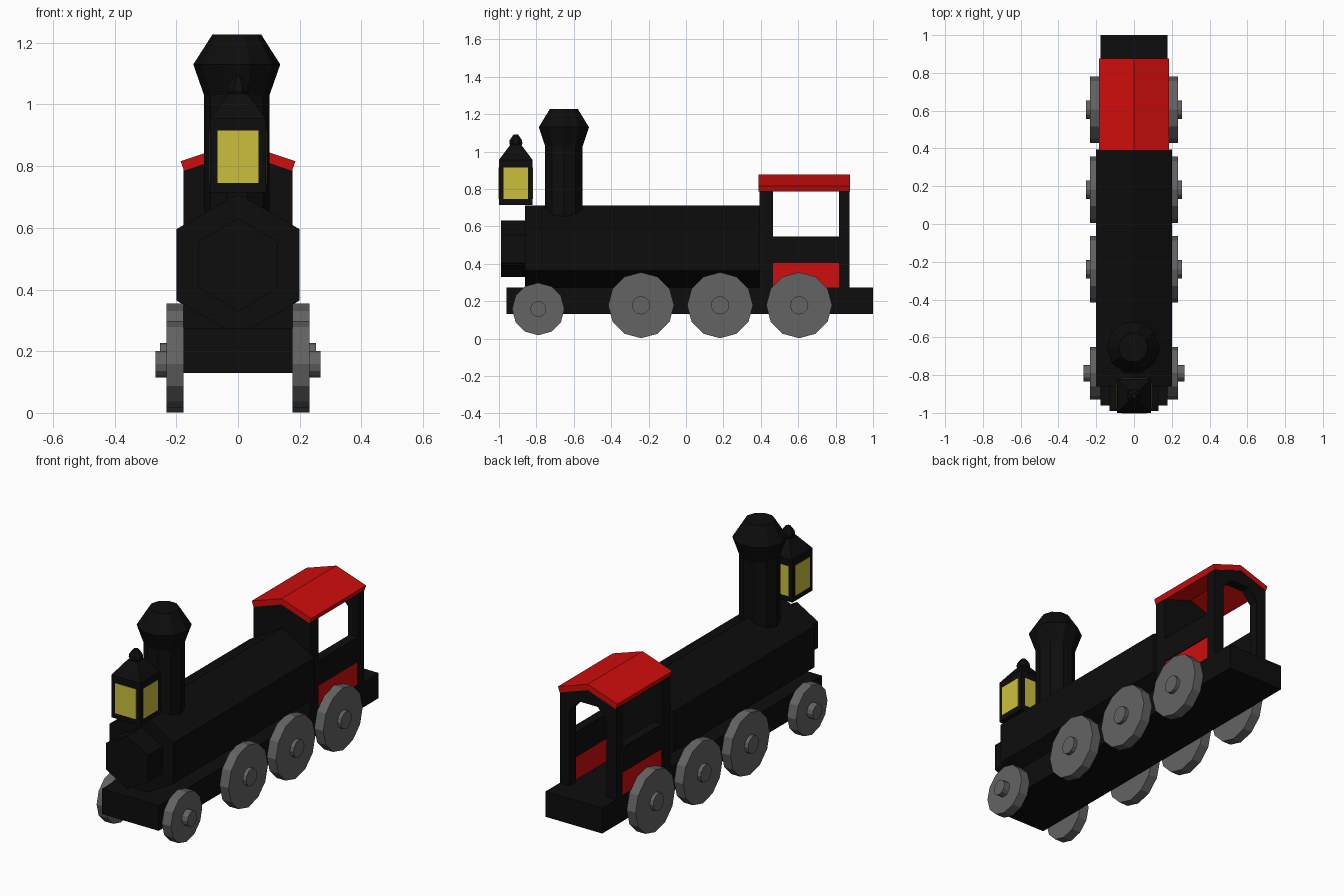
import bpy, bmesh, math
from mathutils import Matrix

if "Cube" in bpy.data.objects:
    bpy.data.objects.remove(bpy.data.objects["Cube"])

def mat(name, rgb):
    m = bpy.data.materials.new(name)
    m.diffuse_color = (*rgb, 1)
    m.use_nodes = True
    m.node_tree.nodes["Principled BSDF"].inputs["Base Color"].default_value = m.diffuse_color
    return m

BLACK = mat("black", (0.004, 0.004, 0.004))
RED = mat("red", (0.62, 0.004, 0.004))
GREY = mat("grey", (0.125, 0.125, 0.125))
YELLOW = mat("lamp_yellow", (0.6, 0.53, 0.046))

def finish(name, bm, m):
    bmesh.ops.recalc_face_normals(bm, faces=bm.faces)
    me = bpy.data.meshes.new(name)
    bm.to_mesh(me)
    bm.free()
    me.materials.append(m)
    ob = bpy.data.objects.new(name, me)
    bpy.context.collection.objects.link(ob)
    return ob

def box(name, x, y, z, m):
    bm = bmesh.new()
    bmesh.ops.create_cube(bm, size=1)
    for v in bm.verts:
        v.co = [r[0] if c < 0 else r[1] for r, c in zip((x, y, z), v.co)]
    return finish(name, bm, m)

def extrude_y(name, pts, y0, y1, m):
    """Extrude an (x, z) outline along y."""
    bm = bmesh.new()
    f = bm.faces.new([bm.verts.new((x, y0, z)) for x, z in pts])
    r = bmesh.ops.extrude_face_region(bm, geom=[f])
    for v in r["geom"]:
        if isinstance(v, bmesh.types.BMVert):
            v.co.y = y1
    return finish(name, bm, m)

def lathe(name, rings, n, centre, m, phase=0.0, axis="Z"):
    """Stack n-sided rings of (radius, height) and cap both ends."""
    bm = bmesh.new()
    rows = [[bm.verts.new((r * math.cos(phase + math.tau * i / n),
                           r * math.sin(phase + math.tau * i / n), h)) for i in range(n)]
            for r, h in rings]
    for a, b in zip(rows, rows[1:]):
        for i in range(n):
            bm.faces.new((a[i], a[(i + 1) % n], b[(i + 1) % n], b[i]))
    bm.faces.new(rows[0])
    bm.faces.new(rows[-1])
    if axis == "X":
        bm.transform(Matrix.Rotation(math.pi / 2, 4, "Y"))
    bm.transform(Matrix.Translation(centre))
    return finish(name, bm, m)

def hexagon(r, z):
    return [(r * math.sin(math.tau * i / 6), z + r * math.cos(math.tau * i / 6)) for i in range(6)]

# Chassis and boiler
box("chassis", (-0.177, 0.177), (-0.96, 1.0), (0.13, 0.273), BLACK)
extrude_y("boiler", hexagon(0.231, 0.48), -0.86, 0.395, BLACK)
extrude_y("smokebox_door", hexagon(0.15, 0.48), -0.99, -0.86, BLACK)

# Chimney with flared top
lathe("chimney", [(0.106, 0.65), (0.106, 1.03), (0.141, 1.13), (0.079, 1.227)],
      10, (-0.004, -0.653, 0), BLACK)

# Wheels with hubs
for i, (y, z, r, hub, out) in enumerate([(-0.79, 0.158, 0.14, 0.043, 0.268),
                                         (-0.24, 0.178, 0.176, 0.049, 0.253),
                                         (0.182, 0.178, 0.176, 0.049, 0.253),
                                         (0.605, 0.178, 0.176, 0.049, 0.253)]):
    for side, s in (("left", -1), ("right", 1)):
        lathe(f"{side}_wheel_{i + 1}", [(r, 0.177 * s), (r, 0.232 * s)], 12, (0, y, z), GREY, axis="X")
        lathe(f"{side}_hub_{i + 1}", [(hub, 0.23 * s), (hub, out * s)], 12, (0, y, z), GREY, axis="X")

# Lantern: body, stepped roof, knob and four windows
LY, H = -0.91, 0.09
Q = math.sqrt(2)
lathe("lantern", [(H * Q, 0.715), (H * Q, 0.955), (0.03 * Q, 1.035)], 4, (0, LY, 0), BLACK, math.pi / 4)
lathe("lantern_knob", [(0.028, 1.02), (0.038, 1.045), (0.036, 1.06), (0.014, 1.09)],
      8, (0, LY, 0), BLACK, math.pi / 8)
for i in range(4):
    w = box(f"lantern_window_{i + 1}", (-0.066, 0.066), (-H - 0.002, -H + 0.004), (0.745, 0.915), YELLOW)
    w.data.transform(Matrix.Translation((0, LY, 0)) @ Matrix.Rotation(i * math.pi / 2, 4, "Z"))

# Cab: solid front wall, rear wall with doorway
W, B, E, T = 0.177, 0.273, 0.788, 0.846
extrude_y("cab_front_wall", [(-W, B), (W, B), (W, E), (0, T), (-W, E)], 0.392, 0.465, BLACK)
extrude_y("cab_rear_wall", [(-W, B), (-0.115, B), (-0.115, 0.7), (-0.06, 0.765), (0.06, 0.765),
                            (0.115, 0.7), (0.115, B), (W, B), (W, E), (0, T), (-W, E)],
          0.818, 0.873, BLACK)

# Cab sides: black rail above a red panel
for side, s in (("left", -1), ("right", 1)):
    xs = sorted((0.125 * s, W * s))
    box(f"cab_{side}_rail", xs, (0.465, 0.818), (0.405, 0.545), BLACK)
    box(f"cab_{side}_panel", sorted((0.13 * s, 0.172 * s)), (0.465, 0.818), (B, 0.405), RED)

# Pitched roof
extrude_y("cab_roof", [(-0.175, 0.785), (0, 0.845), (0.175, 0.785), (0.186, 0.816),
                       (0, 0.878), (-0.186, 0.816)], 0.388, 0.877, RED)
